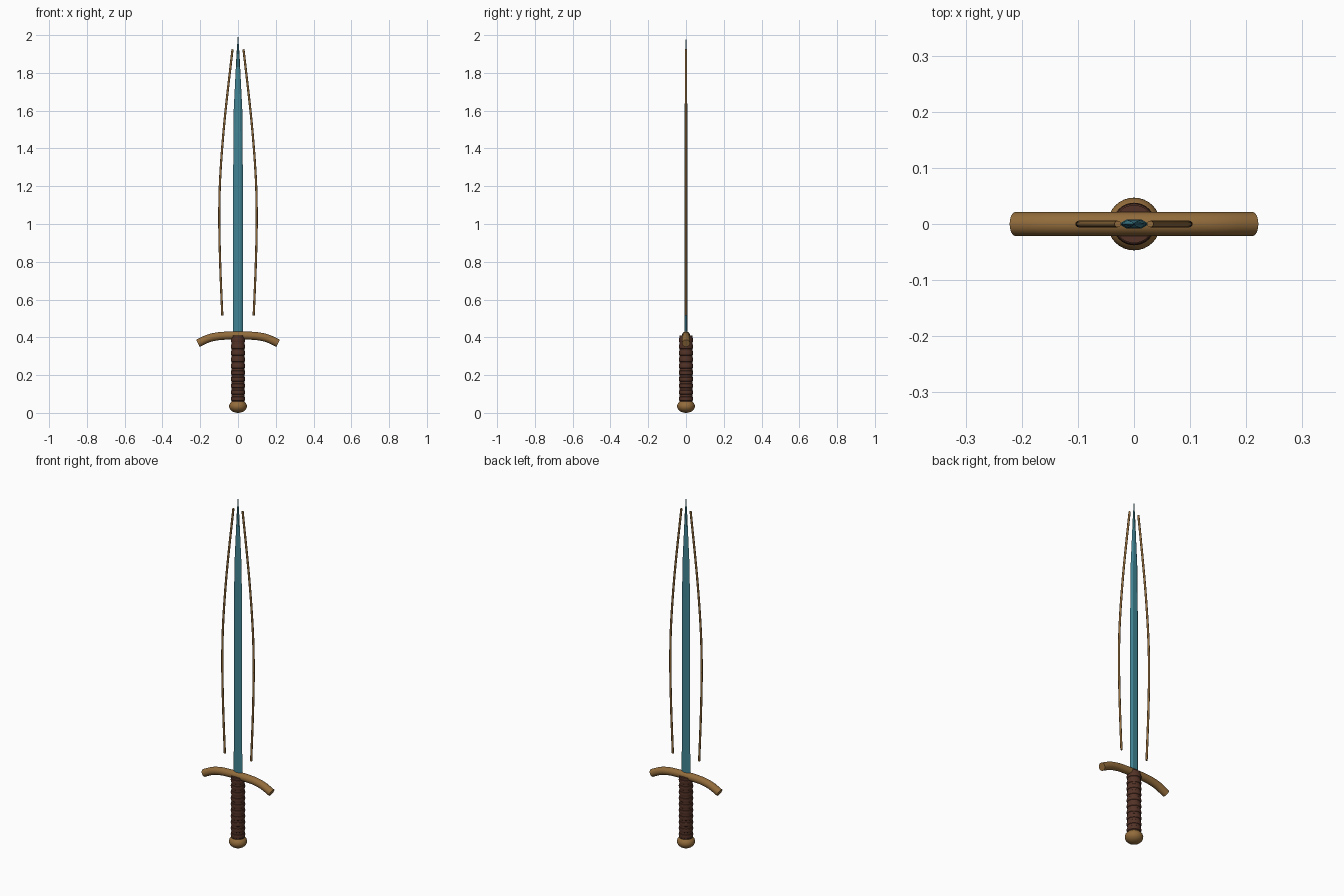
import bpy, bmesh, math

if "Cube" in bpy.data.objects:
    bpy.data.objects.remove(bpy.data.objects["Cube"])

def mat(name, c):
    m = bpy.data.materials.new(name)
    m.diffuse_color = (*c, 1)
    m.use_nodes = True
    m.node_tree.nodes["Principled BSDF"].inputs["Base Color"].default_value = m.diffuse_color
    return m

STEEL = mat("teal blade", (0.055, 0.235, 0.30))
BRONZE = mat("bronze", (0.29, 0.15, 0.045))
LEATHER = mat("brown leather", (0.085, 0.032, 0.02))

def make(name, rings, material, angle=30):
    """Loft a closed skin through rings of equal point count."""
    bm = bmesh.new()
    vs = [[bm.verts.new(p) for p in r] for r in rings]
    n = len(vs[0])
    for a, b in zip(vs, vs[1:]):
        for i in range(n):
            j = (i + 1) % n
            bm.faces.new((a[i], a[j], b[j], b[i]))
    bm.faces.new(vs[0][::-1])
    bm.faces.new(vs[-1])
    bmesh.ops.recalc_face_normals(bm, faces=bm.faces)
    me = bpy.data.meshes.new(name)
    bm.to_mesh(me)
    bm.free()
    me.materials.append(material)
    ob = bpy.data.objects.new(name, me)
    bpy.context.collection.objects.link(ob)
    bpy.context.view_layer.objects.active = ob
    ob.select_set(True)
    bpy.ops.object.shade_smooth_by_angle(angle=math.radians(angle))
    ob.select_set(False)
    return ob

def lathe(name, prof, material, n=32):
    return make(name, [[(r * math.cos(2 * math.pi * i / n), r * math.sin(2 * math.pi * i / n), z)
                        for i in range(n)] for r, z in prof], material)

def spline(pts, steps=8):
    """Catmull-Rom through (x, z) points."""
    p = [pts[0]] + pts + [pts[-1]]
    out = []
    for k in range(1, len(p) - 2):
        for s in range(steps):
            t = s / steps
            out.append(tuple(0.5 * (2 * b + (c - a) * t + (2 * a - 5 * b + 4 * c - d) * t * t
                             + (3 * b - a - 3 * c + d) * t ** 3)
                             for a, b, c, d in zip(p[k - 1], p[k], p[k + 1], p[k + 2])))
    return out + [pts[-1]]

def tube(name, path, r, material, n=16):
    rings = []
    for k, (x, z) in enumerate(path):
        a, b = path[max(k - 1, 0)], path[min(k + 1, len(path) - 1)]
        dx, dz = b[0] - a[0], b[1] - a[1]
        l = math.hypot(dx, dz)
        nx, nz = -dz / l, dx / l
        rings.append([(x + nx * r * math.cos(t), r * math.sin(t), z + nz * r * math.cos(t))
                      for t in (2 * math.pi * i / n for i in range(n))])
    return make(name, rings, material, 40)

# Pommel: squashed ball
lathe("pommel", [(max(0.001, 0.047 * math.cos(a)), 0.035 + 0.035 * math.sin(a))
                 for a in (math.radians(-90 + 10 * k) for k in range(19))], BRONZE)

# Grip core with raised wrap rings
lathe("grip", [(0.034, 0.05), (0.034, 0.41)], LEATHER)
for k in range(10):
    z = 0.075 + k * 0.0345
    lathe(f"grip_wrap_{k + 1}", [(0.032, z - 0.013), (0.036, z - 0.010), (0.038, z),
                                 (0.036, z + 0.010), (0.032, z + 0.013)], LEATHER)

# Drooping crossguard
half = [(0.06, 0.409), (0.11, 0.405), (0.16, 0.393), (0.212, 0.368)]
tube("crossguard", spline([(-x, z) for x, z in half[::-1]] + [(0, 0.410)] + half, 4), 0.0212, BRONZE)

# Blade: flattened six-sided section narrowing to the tip
def section(w, t, z):
    return [(w, 0, z), (w * 0.5, t, z), (-w * 0.5, t, z), (-w, 0, z), (-w * 0.5, -t, z), (w * 0.5, -t, z)]
make("blade", [section(*s) for s in [(0.027, 0.008, 0.40), (0.026, 0.008, 1.2), (0.023, 0.007, 1.6),
                                     (0.008, 0.004, 1.9), (0.0005, 0.0005, 2.0)]], STEEL, 10)

# Floating bowed rods on both sides
bow = [(0.083, 0.515), (0.094, 0.78), (0.099, 1.02), (0.094, 1.25), (0.071, 1.55), (0.029, 1.925)]
for side, s in (("left", -1), ("right", 1)):
    tube(f"{side}_bow_rod", spline([(s * x, z) for x, z in bow]), 0.0058, BRONZE, 12)
